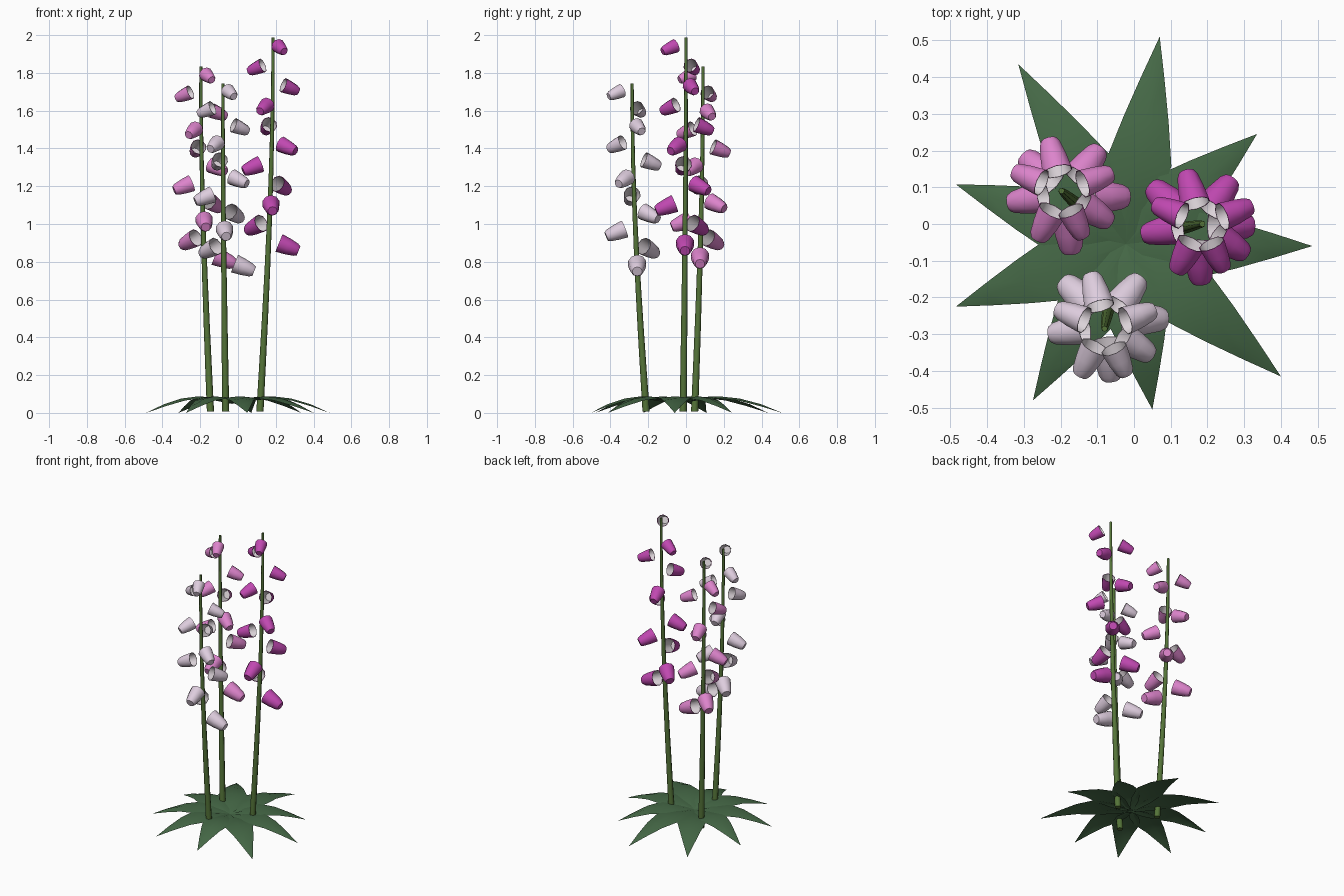
import bpy, bmesh, math
from mathutils import Vector, Matrix

if "Cube" in bpy.data.objects:
    bpy.data.objects.remove(bpy.data.objects["Cube"])


def material(name, rgb):
    m = bpy.data.materials.new(name)
    m.diffuse_color = (*rgb, 1)
    m.use_nodes = True
    m.node_tree.nodes["Principled BSDF"].inputs["Base Color"].default_value = m.diffuse_color
    return m


LEAF = material("leaf green", (0.060, 0.140, 0.062))
STEM = material("stem green", (0.090, 0.175, 0.040))
PALE = material("pale throat", (0.72, 0.66, 0.70))
MAGENTA = material("magenta petal", (0.53, 0.065, 0.44))
PINK = material("pink petal", (0.72, 0.23, 0.60))
WHITE = material("lilac white petal", (0.73, 0.61, 0.73))


def finish(bm, name, mats, angle=60):
    me = bpy.data.meshes.new(name)
    bm.to_mesh(me)
    bm.free()
    ob = bpy.data.objects.new(name, me)
    bpy.context.collection.objects.link(ob)
    for m in mats:
        me.materials.append(m)
    bpy.ops.object.select_all(action='DESELECT')
    ob.select_set(True)
    bpy.context.view_layer.objects.active = ob
    bpy.ops.object.shade_smooth_by_angle(angle=math.radians(angle))
    return ob


def ring(bm, center, radius, sides, matrix=Matrix()):
    return [bm.verts.new(matrix @ (Vector(center) + Vector(
        (radius * math.cos(a), radius * math.sin(a), 0))))
        for a in (2 * math.pi * k / sides for k in range(sides))]


def bridge(bm, a, b, mat=0):
    n = len(a)
    for k in range(n):
        bm.faces.new((a[k], a[(k + 1) % n], b[(k + 1) % n], b[k])).material_index = mat


# Stem: tapering tube that leans most near the ground
def stem_point(base, top, z):
    f = math.sin(math.pi / 2 * z / top[2])
    return Vector((base[0] + (top[0] - base[0]) * f,
                   base[1] + (top[1] - base[1]) * f, z))


def build_stem(name, base, top):
    bm = bmesh.new()
    rings = []
    for k in range(9):
        t = k / 8
        z = 0.02 + (top[2] - 0.02) * t
        rings.append(ring(bm, stem_point(base, top, z), 0.019 - 0.011 * t, 8))
    for a, b in zip(rings, rings[1:]):
        bridge(bm, a, b)
    bm.faces.new(rings[0][::-1])
    bm.faces.new(rings[-1])
    finish(bm, name, [STEM])


# Bell: rounded closed tip outward, open pale throat toward the stem
OUTER = [(0.0, 0.050), (0.05, 0.044), (0.095, 0.035), (0.112, 0.026)]
INNER = [(0.0, 0.047), (0.05, 0.040), (0.095, 0.030)]


def add_bell(bm, center, yaw, scale):
    tilt = math.radians(90 + 22)
    mtx = (Matrix.Translation(center) @ Matrix.Rotation(yaw, 4, 'Z')
           @ Matrix.Rotation(tilt, 4, 'Y') @ Matrix.Scale(scale, 4)
           @ Matrix.Translation((0, 0, -0.058)))
    outer = [ring(bm, (0, 0, h), r, 10, mtx) for h, r in OUTER]
    inner = [ring(bm, (0, 0, h), r, 10, mtx) for h, r in INNER]
    for a, b in zip(outer, outer[1:]):
        bridge(bm, a, b)
    bm.faces.new(outer[-1])
    bridge(bm, inner[0], outer[0])
    for a, b in zip(inner, inner[1:]):
        bridge(bm, b, a, 1)
    bm.faces.new(inner[-1][::-1]).material_index = 1


def build_bells(name, base, top, petal):
    bm = bmesh.new()
    golden = math.radians(137.5)
    for i in range(11):
        z = top[2] * (0.445 + 0.0525 * i)
        a = golden * i
        out = Vector((math.cos(a), math.sin(a), 0)) * (0.110 - 0.001 * i)
        add_bell(bm, stem_point(base, top, z) + out, a, 1 - 0.025 * i)
    finish(bm, name, [petal, PALE])


PLANTS = [
    ("magenta", (0.115, -0.015), (0.186, 0.0, 2.0), MAGENTA),
    ("pink", (-0.145, 0.045), (-0.197, 0.09, 1.845), PINK),
    ("white", (-0.065, -0.21), (-0.08, -0.285, 1.755), WHITE),
]
for label, base, top, petal in PLANTS:
    build_stem(label + "_stem", base, top)
    build_bells(label + "_bells", base, top, petal)

# Leaf rosette: arched blades from one centre, each given by its tip
CENTER = Vector((-0.022, -0.055))
TIPS = [(0.485, -0.06), (0.335, 0.245), (0.07, 0.51), (-0.315, 0.435), (-0.485, 0.108),
        (-0.485, -0.225), (-0.275, -0.48), (0.05, -0.505), (0.40, -0.415)]
# fraction of length, half width, height
BLADE = [(0, 0.012, 0.070), (0.2, 0.066, 0.090), (0.4, 0.088, 0.100),
         (0.6, 0.062, 0.088), (0.8, 0.032, 0.058)]
for n, tip in enumerate(TIPS):
    bm = bmesh.new()
    axis = Vector(tip) - CENTER
    side = Vector((-axis.y, axis.x)).normalized()
    rows = []
    for t, w, z in BLADE:
        row = []
        for s in (-1, 0, 1):
            p = CENTER + axis * t + side * w * s
            row.append(bm.verts.new((p.x, p.y, z - 0.010 * abs(s))))
        rows.append(row)
    for a, b in zip(rows, rows[1:]):
        for k in (0, 1):
            bm.faces.new((a[k + 1], a[k], b[k], b[k + 1]))
    end = bm.verts.new((tip[0], tip[1], 0.012))
    for k in (0, 1):
        bm.faces.new((rows[-1][k + 1], rows[-1][k], end))
    bmesh.ops.recalc_face_normals(bm, faces=bm.faces)
    bm.normal_update()
    if sum(f.normal.z for f in bm.faces) < 0:
        bmesh.ops.reverse_faces(bm, faces=bm.faces)
    finish(bm, "leaf_%d" % (n + 1), [LEAF])

# Rest the lowest points on the ground
bpy.context.view_layer.update()
low = min(v.co.z for o in bpy.data.objects for v in o.data.vertices)
for o in bpy.data.objects:
    o.location.z -= low
